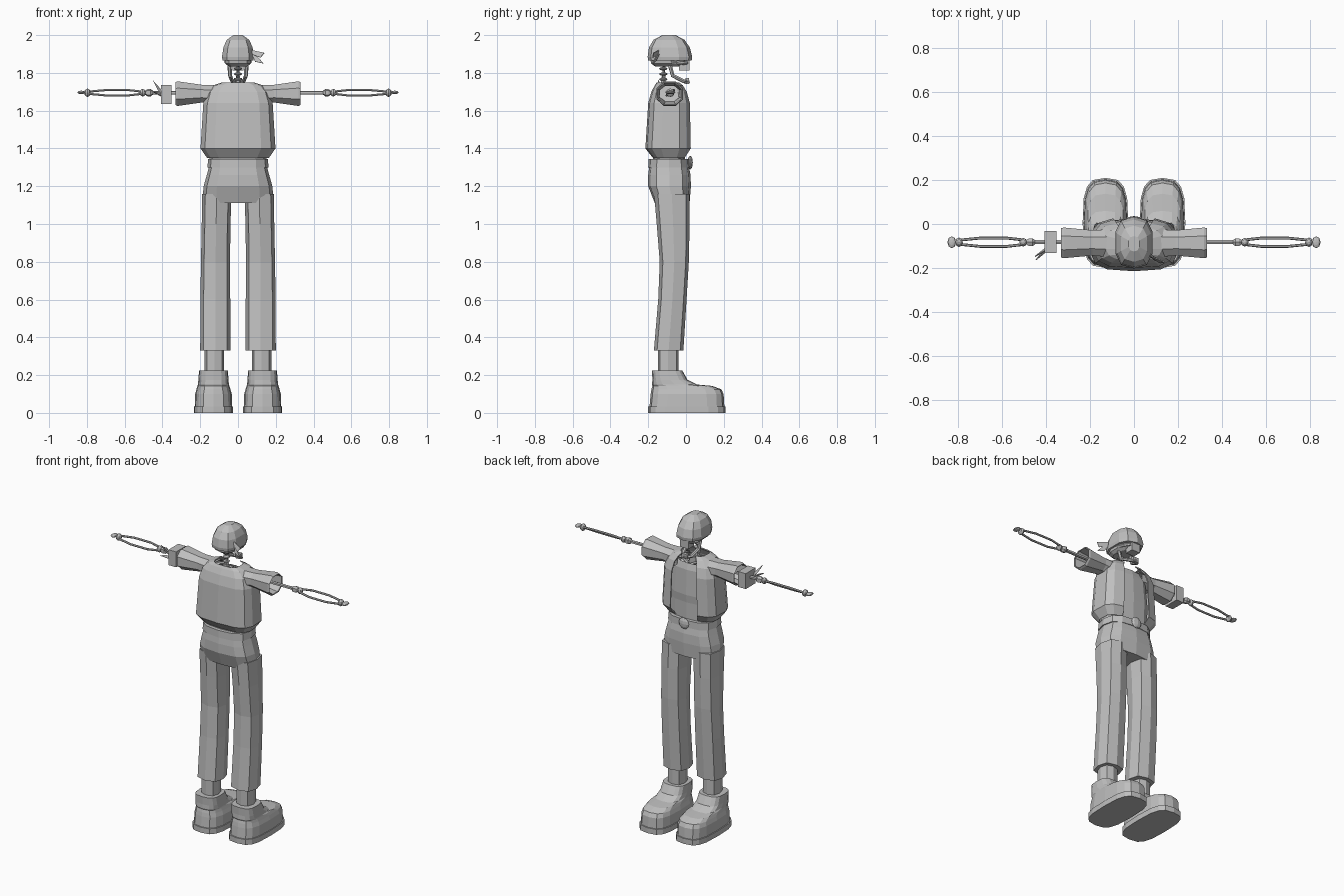
import bpy, bmesh, math
from mathutils import Vector

cube = bpy.data.objects.get("Cube")
if cube:
    bpy.data.objects.remove(cube, do_unlink=True)

grey = bpy.data.materials.new("plain_grey")
grey.use_nodes = True
COLOUR = (0.52, 0.52, 0.52, 1)
grey.diffuse_color = COLOUR
grey.node_tree.nodes["Principled BSDF"].inputs["Base Color"].default_value = COLOUR


def finish(name, bm, thick=0):
    bmesh.ops.recalc_face_normals(bm, faces=bm.faces)
    mesh = bpy.data.meshes.new(name)
    bm.to_mesh(mesh)
    bm.free()
    mesh.materials.append(grey)
    ob = bpy.data.objects.new(name, mesh)
    bpy.context.collection.objects.link(ob)
    if thick:
        mod = ob.modifiers.new("thickness", "SOLIDIFY")
        mod.thickness = thick
    return ob


def loft(name, axis, sections, n=8, e=0.75, caps=True, gap=0, phase=0, thick=0):
    """Skin rounded rings; section = (position, centre u, centre v, half u, half v)."""
    bm = bmesh.new()
    power = lambda k: math.copysign(abs(k) ** e, k) if abs(k) > 1e-6 else 0
    rows = []
    for t, cu, cv, a, b in sections:
        row = []
        for i in range(n):
            if gap:
                ang = gap + (2 * math.pi - 2 * gap) * i / (n - 1)
            else:
                ang = 2 * math.pi * (i + phase) / n
            u, v = cu + a * power(math.sin(ang)), cv + b * power(math.cos(ang))
            row.append(bm.verts.new((u, v, t) if axis == "z" else (t, u, v)))
        rows.append(row)
    for low, high in zip(rows, rows[1:]):
        for i in range(n - 1 if gap else n):
            j = (i + 1) % n
            bm.faces.new((low[i], low[j], high[j], high[i]))
    if caps and not gap:
        bm.faces.new(rows[0])
        bm.faces.new(rows[-1])
    return finish(name, bm, thick)


def tube(name, points, radius, n=6):
    """Thin bone following a path."""
    bm = bmesh.new()
    pts = [Vector(p) for p in points]
    rows = []
    for k, p in enumerate(pts):
        d = pts[min(k + 1, len(pts) - 1)] - pts[max(k - 1, 0)]
        q = d.to_track_quat("Z", "Y")
        rows.append([bm.verts.new(p + q @ Vector((radius * math.cos(a), radius * math.sin(a), 0)))
                     for a in (2 * math.pi * i / n for i in range(n))])
    for low, high in zip(rows, rows[1:]):
        for i in range(n):
            bm.faces.new((low[i], low[i - 1], high[i - 1], high[i]))
    bm.faces.new(rows[0])
    bm.faces.new(rows[-1])
    return finish(name, bm)


def plate(name, points):
    bm = bmesh.new()
    bm.faces.new([bm.verts.new(p) for p in points])
    return finish(name, bm, 0.005)


def block(name, centre, size):
    bm = bmesh.new()
    bmesh.ops.create_cube(bm, size=1)
    for v in bm.verts:
        v.co = Vector(centre) + Vector(a * b for a, b in zip(v.co, size))
    return finish(name, bm)


def ball(name, centre, size):
    bm = bmesh.new()
    bmesh.ops.create_uvsphere(bm, u_segments=8, v_segments=6, radius=1)
    for v in bm.verts:
        v.co = Vector(centre) + Vector(a * b for a, b in zip(v.co, size))
    return finish(name, bm)


# Head scarf with its knot at the back, and the skull under it
loft("head_scarf", "z", [(1.865, 0, -.085, .085, .115), (1.885, 0, -.085, .088, .118),
     (1.935, 0, -.088, .08, .108), (1.975, 0, -.09, .062, .082), (2, 0, -.09, .025, .035)], n=10)
loft("skull", "z", [(1.835, 0, -.10, .05, .065), (1.85, 0, -.095, .07, .09),
     (1.88, 0, -.09, .075, .10)], n=10)
plate("scarf_tail_upper", [(.07, -.14, 1.92), (.14, -.17, 1.905), (.12, -.175, 1.88), (.08, -.15, 1.895)])
plate("scarf_tail_lower", [(.07, -.14, 1.905), (.10, -.16, 1.89), (.135, -.18, 1.85), (.09, -.165, 1.86)])
block("upper_jaw", (0, -.01, 1.842), (.06, .055, .06))
for s in (-1, 1):
    tube("cheek_bone", [(s * .065, -.08, 1.86), (s * .055, -.02, 1.85), (s * .03, .005, 1.855)], .01)
    tube("lower_jaw_side", [(s * .045, -.085, 1.84), (s * .042, -.07, 1.785),
                            (s * .03, -.01, 1.755), (0, .012, 1.75)], .011)
block("chin", (0, .007, 1.757), (.04, .02, .03))

# Neck bones and collar bones
tube("spine", [(0, -.11, 1.6), (0, -.12, 1.76), (0, -.115, 1.86)], .014)
for k in range(5):
    ball("neck_bone", (0, -.12, 1.71 + .028 * k), (.022, .022, .009))

# Open jacket over a shirt
loft("jacket", "z", [(1.35, 0, -.09, .165, .085), (1.4, 0, -.093, .2, .122),
     (1.64, 0, -.088, .185, .112), (1.70, 0, -.088, .165, .095),
     (1.735, 0, -.09, .13, .075), (1.75, 0, -.095, .085, .06)],
     n=13, e=.62, gap=math.radians(18), thick=.006)
loft("shirt", "z", [(1.34, 0, -.09, .15, .085), (1.45, 0, -.09, .15, .085),
     (1.5, 0, -.09, .15, .09), (1.66, 0, -.09, .135, .082), (1.7, 0, -.09, .10, .07)],
     n=12, caps=False)

# Belt with a round buckle, and the hips
loft("belt", "z", [(1.3, 0, -.09, .162, .11), (1.345, 0, -.09, .158, .108)], n=12)
ball("buckle", (0, .022, 1.325), (.036, .014, .036))
loft("trouser_hips", "z", [(1.11, 0, -.073, .19, .092), (1.2, 0, -.087, .182, .113),
     (1.26, 0, -.088, .165, .112), (1.31, 0, -.09, .152, .104)], n=12, e=.7)

for s in (-1, 1):
    side = "left" if s > 0 else "right"

    # Trouser legs, socks and boots
    loft(side + "_trouser_leg", "z", [(.33, s * .12, -.092, .08, .078), (.6, s * .12, -.072, .079, .075),
         (.8, s * .119, -.062, .077, .077), (1.0, s * .116, -.068, .076, .087),
         (1.16, s * .112, -.075, .078, .094)], e=.7)
    loft(side + "_sock", "z", [(.2, s * .125, -.094, .052, .055), (.34, s * .125, -.094, .052, .055)])
    x = s * .13
    loft(side + "_sole", "z", [(0, x, .005, .104, .205), (.035, x, .005, .104, .205)], n=16, e=.62)
    loft(side + "_boot", "z", [(.035, x, .005, .099, .198), (.1, x, .006, .097, .193),
         (.125, x, .002, .09, .185), (.143, x, -.02, .085, .158), (.15, x, -.06, .082, .12),
         (.175, x, -.085, .08, .093), (.225, x, -.1, .076, .08)], n=16, e=.65)

    # Flared sleeve
    loft(side + "_sleeve", "x", [(s * .08, -.088, 1.68, .07, .06), (s * .19, -.086, 1.69, .062, .05),
         (s * .32, -.086, 1.69, .075, .07), (s * .332, -.086, 1.69, .072, .064)],
         n=8, e=.9, caps=False, phase=.5, thick=.006)

    # Arm bones
    y, z = -.083, 1.695
    tube(side + "_collar_bone", [(s * .01, -.04, 1.69), (s * .06, -.05, 1.71), (s * .14, y, 1.70)], .009)
    loft(side + "_upper_arm_bone", "x", [(s * p, y, z, r, r) for p, r in
         ((.14, .02), (.18, .01), (.45, .01), (.462, .02), (.478, .02), (.49, .012))], n=6)
    ball(side + "_elbow", (s * .505, y, z), (.017, .02, .02))
    for k in (-1, 1):
        tube(side + "_forearm_bone", [(s * .5, y + k * .01, z + k * .005),
             (s * .58, y + k * .019, z + k * .014), (s * .7, y + k * .019, z + k * .014),
             (s * .8, y + k * .009, z + k * .005)], .0065)
    ball(side + "_wrist", (s * .797, y, z), (.017, .022, .022))
    ball(side + "_hand", (s * .83, y, z + .002), (.02, .027, .009))

# Knotted arm band on the right arm
block("arm_band", (-.38, -.081, 1.685), (.054, .1, .1))
plate("band_tail_upper", [(-.40, -.11, 1.68), (-.425, -.13, 1.71), (-.45, -.15, 1.76), (-.405, -.125, 1.71)])
plate("band_tail_lower", [(-.39, -.12, 1.67), (-.445, -.165, 1.70), (-.43, -.145, 1.70), (-.40, -.11, 1.69)])
